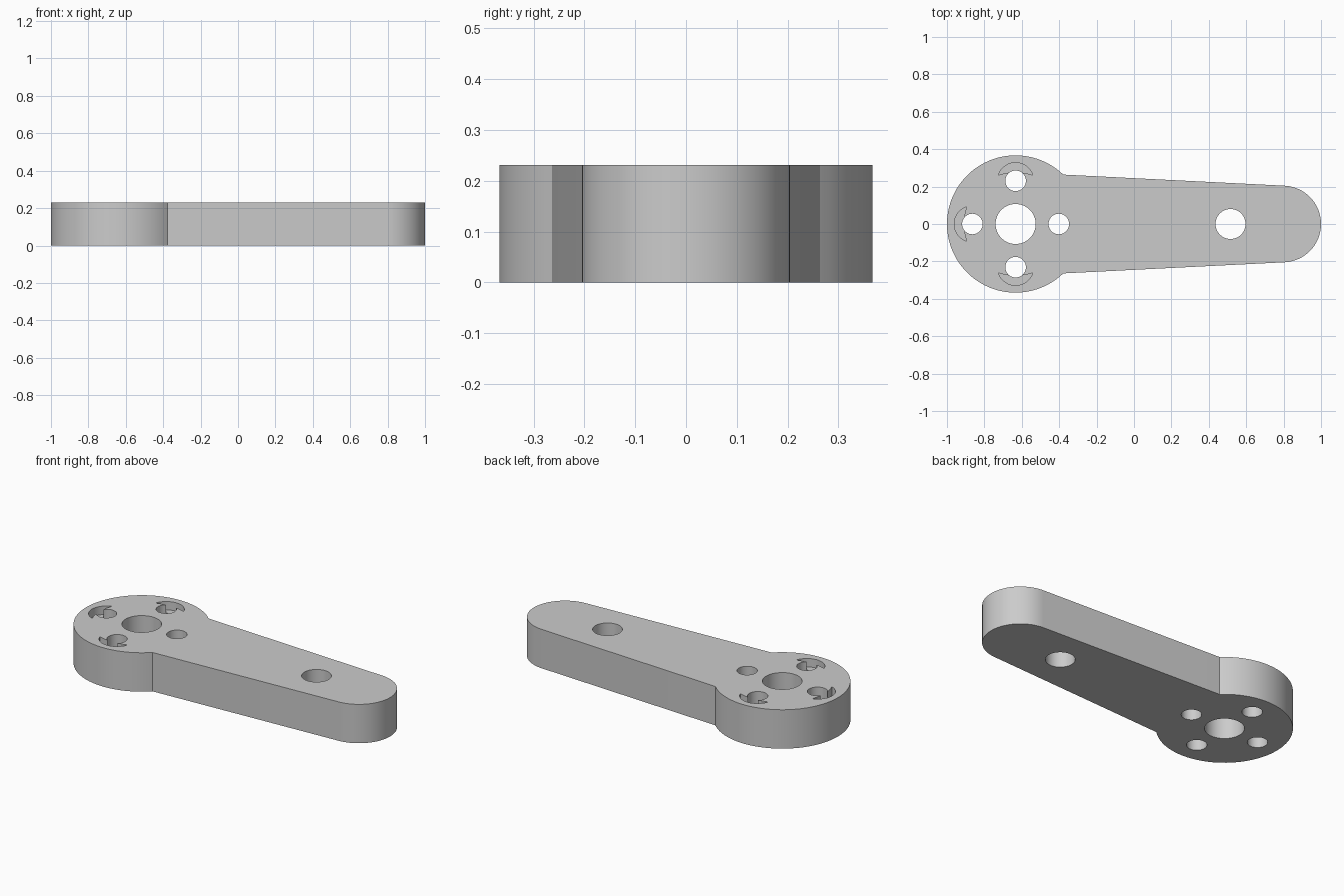
import bpy, bmesh
from math import cos, sin, radians
from mathutils import Vector

HEIGHT = 0.231
HEAD = Vector((-0.633, 0))
TIP = Vector((0.795, 0))
BOLT_RING = 0.231

if "Cube" in bpy.data.objects:
    bpy.data.objects.remove(bpy.data.objects["Cube"])

grey = bpy.data.materials.new("plain grey")
grey.use_nodes = True
grey.diffuse_color = (0.6, 0.6, 0.6, 1)
grey.node_tree.nodes["Principled BSDF"].inputs["Base Color"].default_value = (0.6, 0.6, 0.6, 1)


def arc(center, radius, start, end, steps):
    """Points along an arc, angles in degrees."""
    angles = [radians(start + (end - start) * i / steps) for i in range(steps + 1)]
    return [center + radius * Vector((cos(a), sin(a))) for a in angles]


def circle(center, radius, steps=48):
    return arc(center, radius, 0, 360, steps)[:-1]


def prism(name, outline, bottom, top):
    """Extrude a counterclockwise outline between two heights."""
    bm = bmesh.new()
    face = bm.faces.new([bm.verts.new((p.x, p.y, bottom)) for p in outline])
    result = bmesh.ops.extrude_face_region(bm, geom=[face])
    verts = [v for v in result["geom"] if isinstance(v, bmesh.types.BMVert)]
    bmesh.ops.translate(bm, verts=verts, vec=(0, 0, top - bottom))
    bmesh.ops.recalc_face_normals(bm, faces=bm.faces)
    mesh = bpy.data.meshes.new(name)
    bm.to_mesh(mesh)
    bm.free()
    mesh.materials.append(grey)
    obj = bpy.data.objects.new(name, mesh)
    bpy.context.collection.objects.link(obj)
    return obj


def cut(target, outline, bottom=-0.1, top=HEIGHT + 0.1):
    """Subtract a prism from the target and discard the cutter."""
    cutter = prism("cutter", outline, bottom, top)
    cutter.hide_render = True
    mod = target.modifiers.new("cut", "BOOLEAN")
    mod.operation = "DIFFERENCE"
    mod.solver = "EXACT"
    mod.object = cutter
    bpy.context.view_layer.objects.active = target
    bpy.ops.object.modifier_apply(modifier=mod.name)
    bpy.data.objects.remove(cutter)


# Tapered arm with a round head and a rounded tip
outline = arc(HEAD, 0.367, 46, 314, 72) + arc(TIP, 0.205, -87.2, 87.2, 40)
arm = prism("lever_arm", outline, 0, HEIGHT)

# Crescent pockets beside three of the bolt holes
for angle in (90, 180, 270):
    direction = Vector((cos(radians(angle)), sin(radians(angle))))
    outer = arc(HEAD + BOLT_RING * direction, 0.097, angle - 71.9, angle + 71.9, 24)
    inner = arc(HEAD, 0.277, angle + 19.4, angle - 19.4, 16)
    cut(arm, outer + inner[1:-1], HEIGHT - 0.05)

# Hub hole, tip hole and four bolt holes
cut(arm, circle(HEAD, 0.107, 64))
cut(arm, circle(Vector((0.516, 0)), 0.08))
for angle in (0, 90, 180, 270):
    direction = Vector((cos(radians(angle)), sin(radians(angle))))
    cut(arm, circle(HEAD + BOLT_RING * direction, 0.055, 40))

# Smooth curved walls, sharp rims
bpy.ops.object.select_all(action="DESELECT")
arm.select_set(True)
bpy.context.view_layer.objects.active = arm
bpy.ops.object.shade_smooth_by_angle(angle=radians(30))
